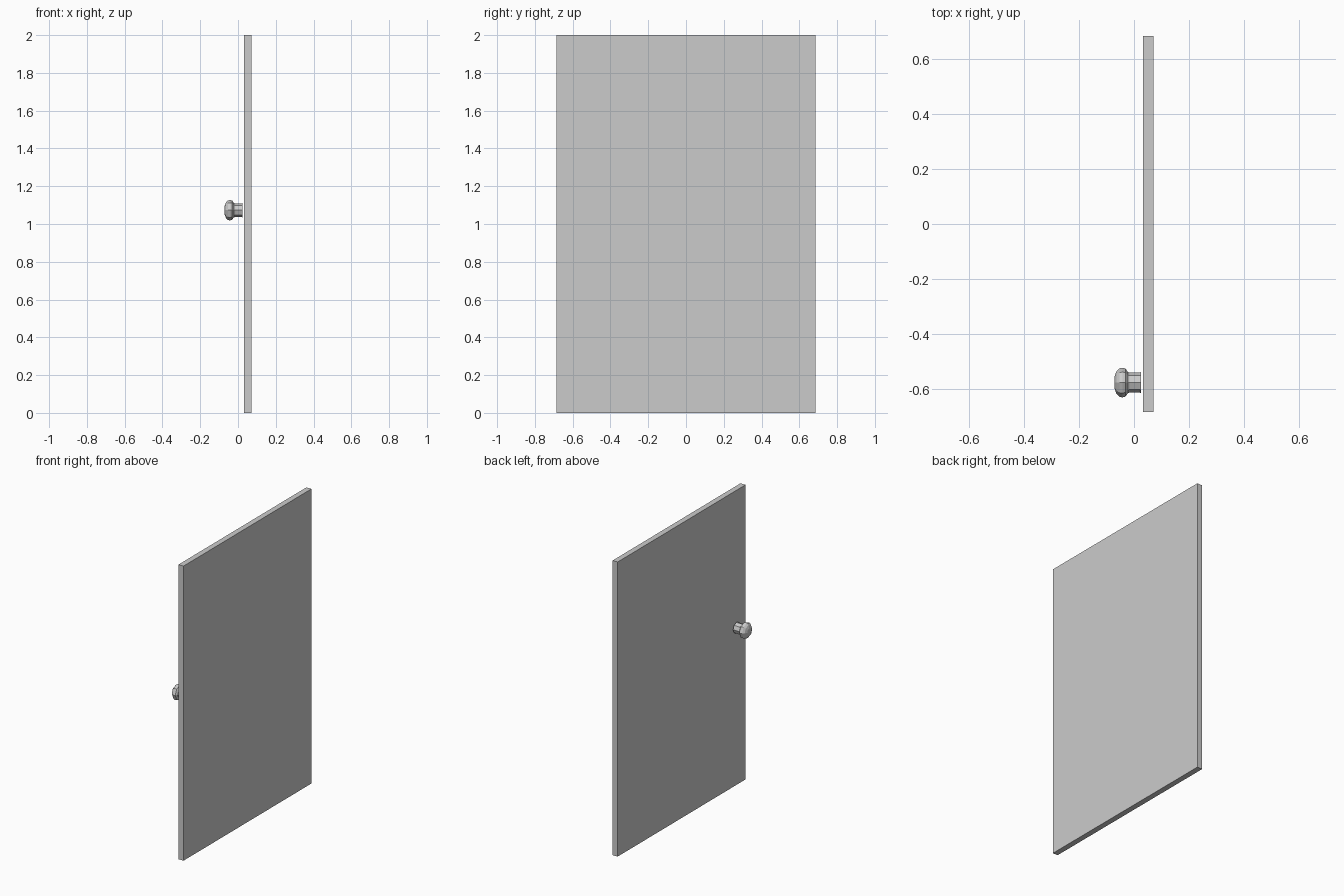
import bpy, bmesh
from math import cos, sin, tau

if "Cube" in bpy.data.objects:
    bpy.data.objects.remove(bpy.data.objects["Cube"])

def make_object(name, bm):
    bmesh.ops.recalc_face_normals(bm, faces=bm.faces)
    mesh = bpy.data.meshes.new(name)
    bm.to_mesh(mesh)
    bm.free()
    obj = bpy.data.objects.new(name, mesh)
    bpy.context.collection.objects.link(obj)
    return obj

# Door panel: a thin upright slab
bm = bmesh.new()
bmesh.ops.create_cube(bm, size=1)
bmesh.ops.scale(bm, vec=(0.038, 1.372, 2.0), verts=bm.verts)
bmesh.ops.translate(bm, vec=(0.052, 0, 1.0), verts=bm.verts)
make_object("door_panel", bm)

# Knob: (x, radius) profile turned around the x axis, low-poly
SIDES = 8
PROFILE = [(-0.071, 0.022), (-0.064, 0.041), (-0.053, 0.052), (-0.042, 0.054),
           (-0.031, 0.051), (-0.022, 0.038), (-0.014, 0.036), (0.018, 0.036), (0.025, 0.038)]
bm = bmesh.new()
rings = [[bm.verts.new((x, -0.578 + r * cos(tau * i / SIDES), 1.073 + r * sin(tau * i / SIDES)))
          for i in range(SIDES)] for x, r in PROFILE]
for a, b in zip(rings, rings[1:]):
    for i in range(SIDES):
        j = (i + 1) % SIDES
        bm.faces.new((a[i], a[j], b[j], b[i]))
bm.faces.new(rings[0])
bm.faces.new(rings[-1])
make_object("door_knob", bm)
